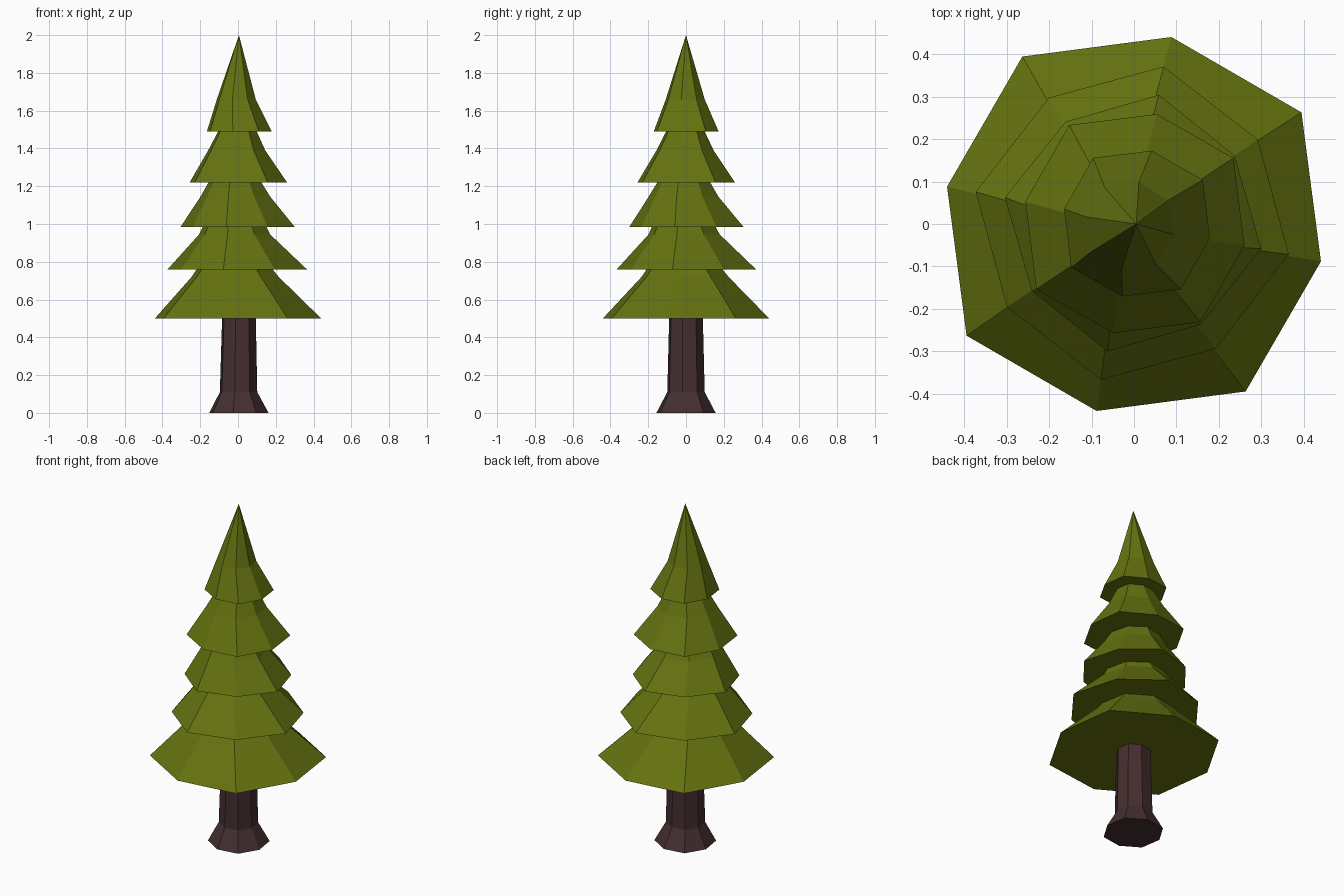
import bpy, bmesh, math

if "Cube" in bpy.data.objects:
    bpy.data.objects.remove(bpy.data.objects["Cube"])

SIDES = 8
TURN = math.radians(-11.3)      # rotation of the octagonal rings


def material(name, rgb):
    m = bpy.data.materials.new(name)
    m.diffuse_color = (*rgb, 1)
    m.use_nodes = True
    m.node_tree.nodes["Principled BSDF"].inputs["Base Color"].default_value = m.diffuse_color
    return m


def ring(bm, z, r_even, r_odd, cx=0, cy=0):
    verts = []
    for i in range(SIDES):
        a = TURN + i * 2 * math.pi / SIDES
        r = r_odd if i % 2 else r_even
        verts.append(bm.verts.new((cx + r * math.cos(a), cy + r * math.sin(a), z)))
    return verts


def lathe(name, rings, mat, apex=None):
    """Stack octagonal rings into one closed flat-shaded shell."""
    bm = bmesh.new()
    loops = [ring(bm, *r) for r in rings]
    bm.faces.new(loops[0][::-1])
    for lo, hi in zip(loops, loops[1:]):
        for i in range(SIDES):
            j = (i + 1) % SIDES
            bm.faces.new((lo[i], lo[j], hi[j], hi[i]))
    if apex:
        tip = bm.verts.new(apex)
        for i in range(SIDES):
            bm.faces.new((loops[-1][i], loops[-1][(i + 1) % SIDES], tip))
    else:
        bm.faces.new(loops[-1])
    bmesh.ops.recalc_face_normals(bm, faces=bm.faces)
    me = bpy.data.meshes.new(name)
    bm.to_mesh(me)
    bm.free()
    me.materials.append(mat)
    ob = bpy.data.objects.new(name, me)
    bpy.context.collection.objects.link(ob)
    return ob


green = material("needle green", (0.130, 0.170, 0.005))
brown = material("bark brown", (0.060, 0.028, 0.028))

# Trunk with flared foot
lathe("trunk", [
    (0.0, 0.160, 0.166, 0.005),
    (0.11, 0.101, 0.106, 0.003),
    (0.50, 0.091, 0.095, 0.005),
], brown)

# Foliage: five skirts, each with a brim, a bend and a neck under the next brim
lathe("foliage", [
    (0.50, 0.449, 0.474),
    (0.72, 0.235, 0.245, -0.015, -0.005),
    (0.76, 0.205, 0.210, -0.018, -0.008),
    (0.76, 0.376, 0.355, -0.004, 0.002),
    (0.945, 0.192, 0.190, -0.018, -0.010),
    (0.985, 0.172, 0.168, -0.018, -0.012),
    (0.985, 0.308, 0.287, -0.002, 0.002),
    (1.145, 0.188, 0.180, -0.014, -0.013),
    (1.22, 0.143, 0.138, -0.016, -0.012),
    (1.22, 0.263, 0.279, 0.002, 0.001),
    (1.39, 0.154, 0.162, -0.007, -0.005),
    (1.49, 0.104, 0.109, -0.003, -0.003),
    (1.49, 0.175, 0.186, 0.007, 0.001),
    (1.66, 0.105, 0.108, -0.009, -0.004),
], green, apex=(0.005, 0.0, 2.0))
